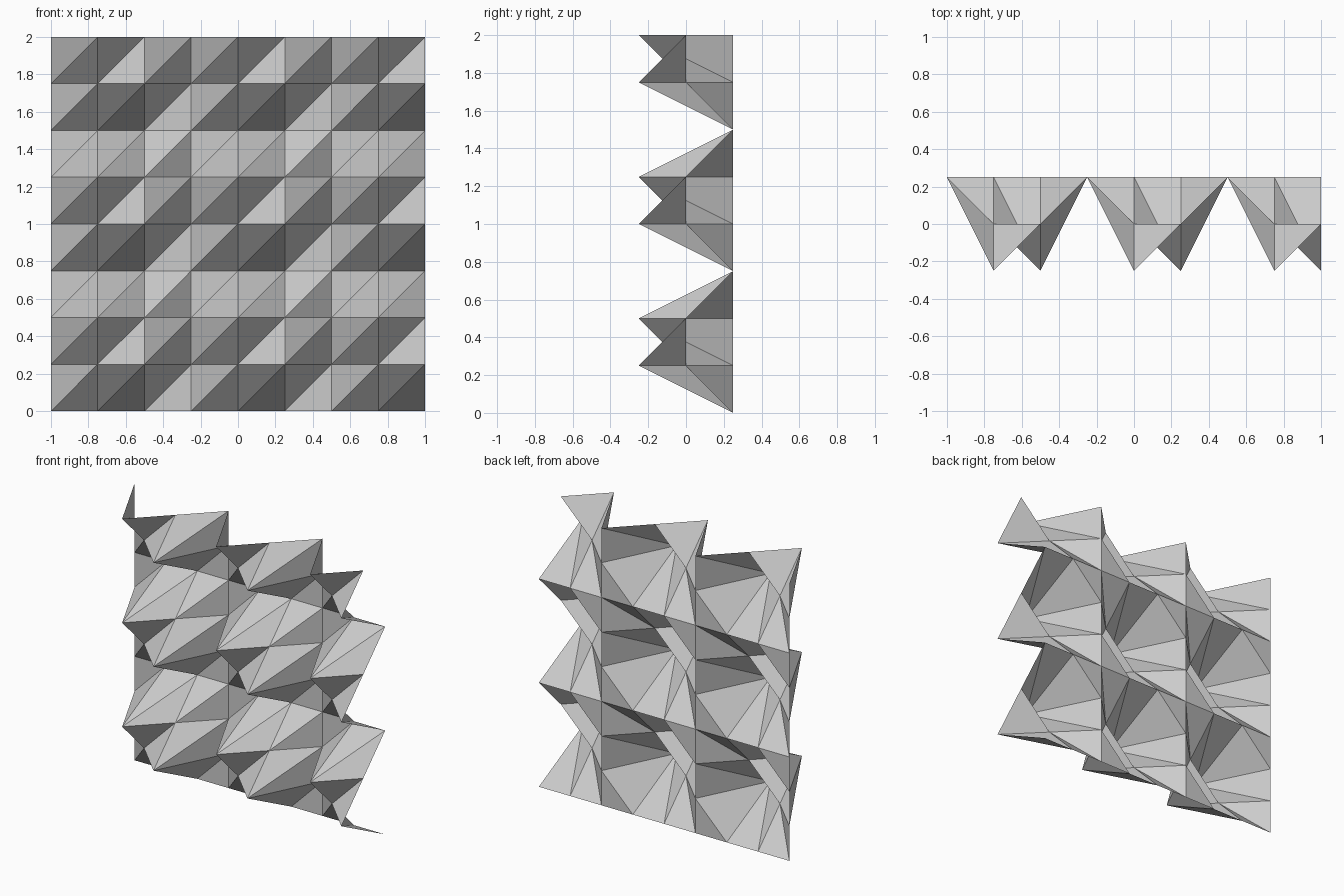
import bpy, bmesh

if "Cube" in bpy.data.objects:
    bpy.data.objects.remove(bpy.data.objects["Cube"])

N = 8            # cells per side
STEP = 2.0 / N

bm = bmesh.new()

# Grid of points; depth follows the multiplication table modulo 3
pts = [[bm.verts.new((-1 + i * STEP, 0.25 - 0.25 * (i * j % 3), j * STEP))
        for j in range(N + 1)] for i in range(N + 1)]

# Two triangles per cell, split from lower left to upper right
for i in range(N):
    for j in range(N):
        a, b = pts[i][j], pts[i + 1][j]
        c, d = pts[i + 1][j + 1], pts[i][j + 1]
        bm.faces.new((a, b, c))
        bm.faces.new((a, c, d))

# Folded wall panel, flat shaded single sheet
mesh = bpy.data.meshes.new("folded_panel")
bm.to_mesh(mesh)
bm.free()
panel = bpy.data.objects.new("folded_panel", mesh)
bpy.context.collection.objects.link(panel)
